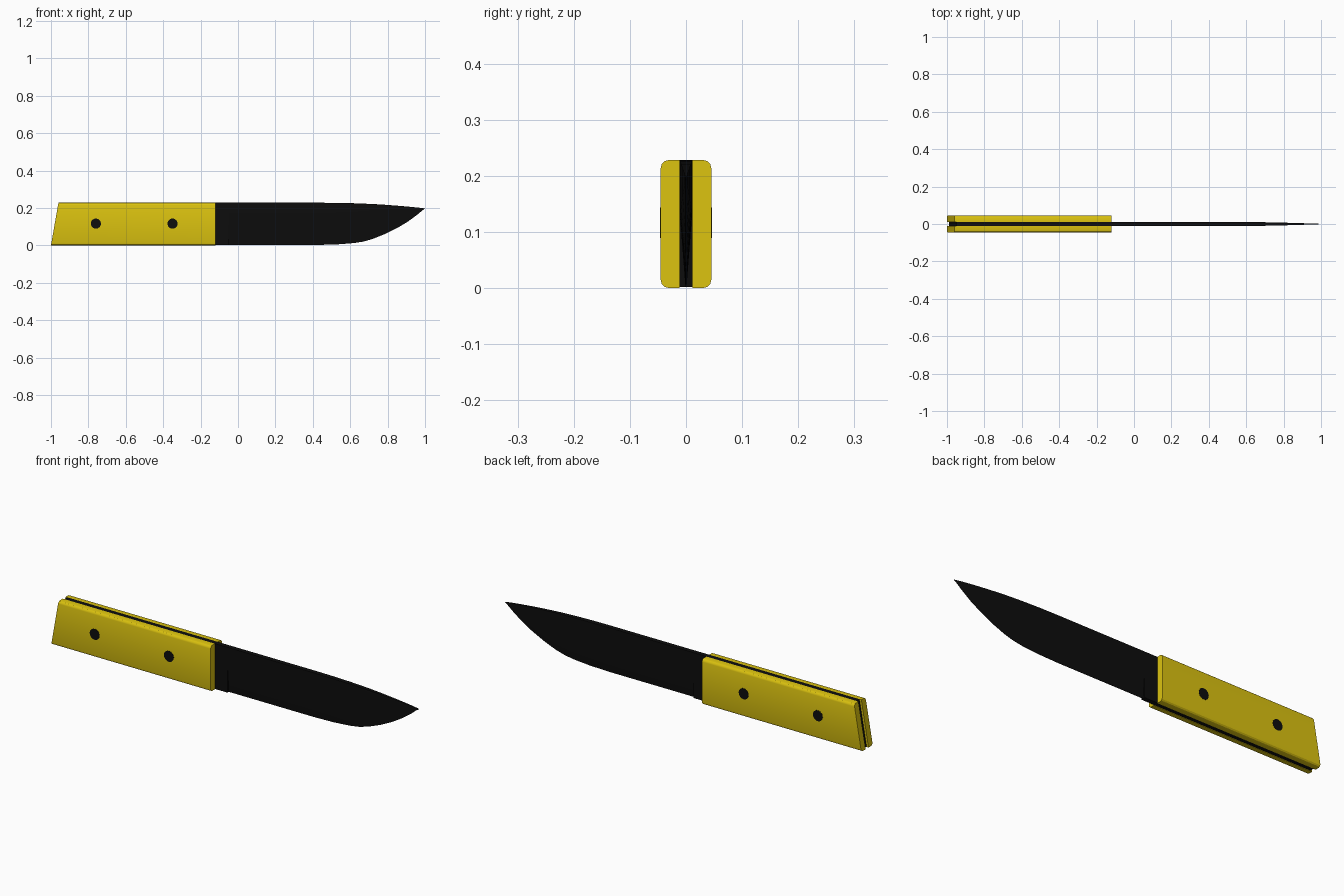
import bpy, bmesh, math

if "Cube" in bpy.data.objects:
    bpy.data.objects.remove(bpy.data.objects["Cube"])

H = 0.228          # knife height
T = 0.0115         # half thickness of the steel


def material(name, colour):
    m = bpy.data.materials.new(name)
    m.diffuse_color = (*colour, 1)
    m.use_nodes = True
    m.node_tree.nodes["Principled BSDF"].inputs["Base Color"].default_value = m.diffuse_color
    return m


BLACK = material("black_steel", (0.004, 0.004, 0.004))
YELLOW = material("yellow_grip", (0.72, 0.55, 0.005))


def loft(name, rings, mat, angle=30):
    """Skin a list of equal-length rings and cap both ends."""
    bm = bmesh.new()
    rows = [[bm.verts.new(p) for p in ring] for ring in rings]
    n = len(rows[0])
    for a, b in zip(rows, rows[1:]):
        for i in range(n):
            j = (i + 1) % n
            bm.faces.new((a[i], a[j], b[j], b[i]))
    bm.faces.new(rows[0])
    bm.faces.new(rows[-1])
    bmesh.ops.recalc_face_normals(bm, faces=bm.faces)
    mesh = bpy.data.meshes.new(name)
    bm.to_mesh(mesh)
    bm.free()
    ob = bpy.data.objects.new(name, mesh)
    bpy.context.collection.objects.link(ob)
    mesh.materials.append(mat)
    bpy.ops.object.select_all(action='DESELECT')
    ob.select_set(True)
    bpy.context.view_layer.objects.active = ob
    bpy.ops.object.shade_smooth_by_angle(angle=math.radians(angle))
    return ob


def slant(z, inset=0.0):
    """X of the raked butt end at height z."""
    return -1 + inset + 0.04 * z / H


# Handle scales: flat inner side, rounded outer edges
R, OUT = 0.014, 0.045
section = [(T, 0)]
for cz, start in ((R, -90), (H - R, 0)):
    for k in range(4):
        a = math.radians(start + 30 * k)
        section.append((OUT - R + R * math.cos(a), cz + R * math.sin(a)))
section.append((T, H))
for side, label in ((-1, "front"), (1, "back")):
    loft(label + "_handle_scale",
         [[(slant(z), side * y, z) for y, z in section],
          [(-0.12, side * y, z) for y, z in section]], YELLOW)

# Full tang with the unground heel of the blade
core = [(-T, 0.002), (T, 0.002), (T, H), (-T, H)]
loft("tang", [[(slant(z, 0.01), y, z) for y, z in core],
              [(-0.05, y, z) for y, z in core]], BLACK)

# Blade stations: x, edge z, spine z, half thickness
stations = [(-0.05, 0.002, H, T), (0.2, 0.002, H, T), (0.42, 0.002, H, T),
            (0.53, 0.005, 0.227, T), (0.62, 0.012, 0.225, 0.0105),
            (0.67, 0.020, 0.223, 0.010), (0.72, 0.034, 0.221, 0.009),
            (0.785, 0.060, 0.217, 0.0075), (0.85, 0.092, 0.212, 0.006),
            (0.91, 0.128, 0.207, 0.004), (0.96, 0.165, 0.202, 0.0025),
            (0.985, 0.186, 0.199, 0.0015), (0.999, 0.195, 0.197, 0.0005)]


def blade_ring(x, lo, hi, t):
    mid = lo + 0.6 * (hi - lo)
    e = min(t, 0.001)
    return [(x, -e, lo), (x, e, lo), (x, t, mid),
            (x, t, hi), (x, -t, hi), (x, -t, mid)]


loft("blade", [blade_ring(*s) for s in stations], BLACK)

# Rivets through the handle
for x, label in ((-0.76, "rear"), (-0.35, "front")):
    rings = [[(x + 0.027 * math.cos(math.tau * k / 24), y,
               0.116 + 0.027 * math.sin(math.tau * k / 24)) for k in range(24)]
             for y in (-0.046, 0.046)]
    loft(label + "_rivet", rings, BLACK)
